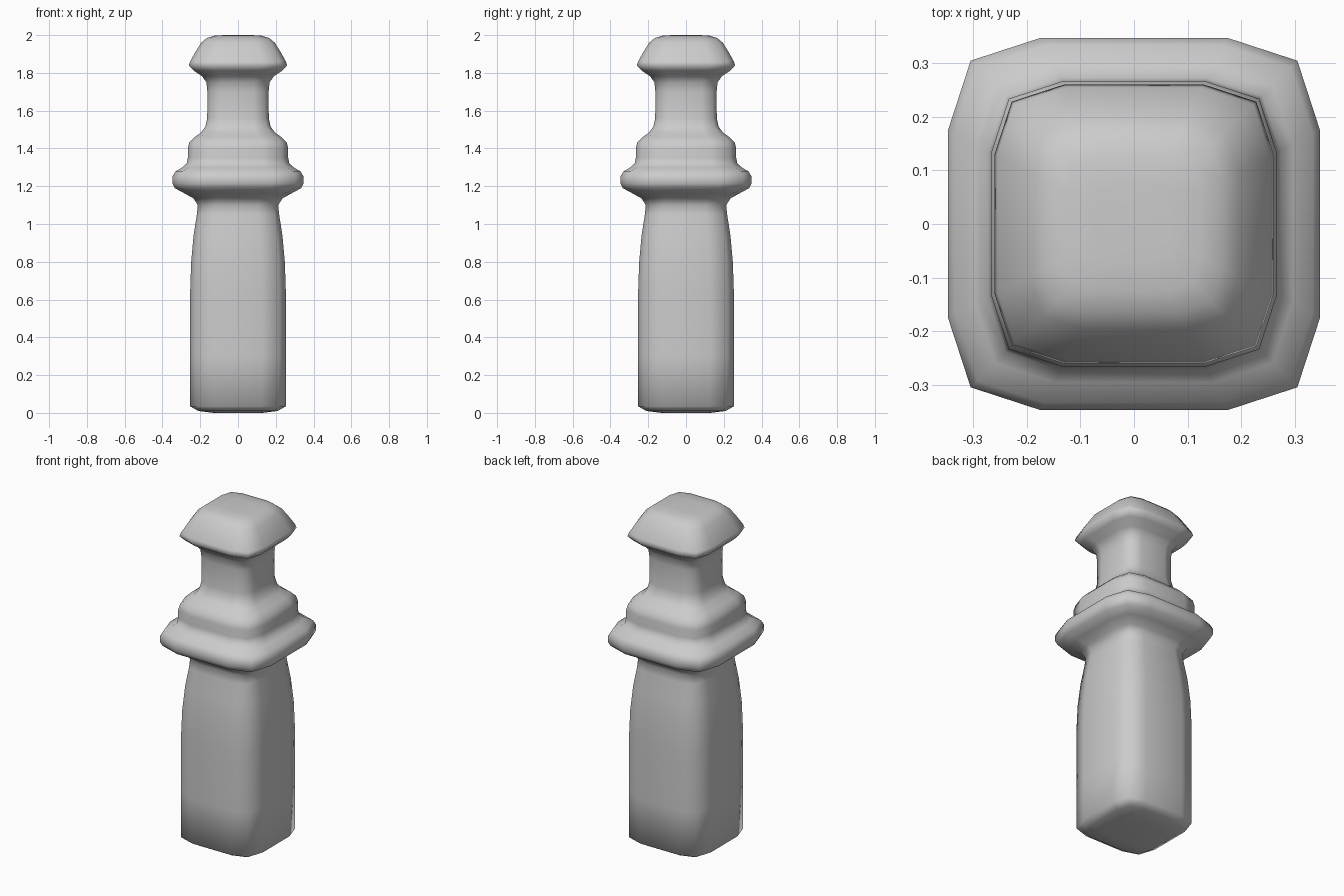
import bpy, bmesh

# Side profile of the post: (half width, height)
profile = [
    (0.13, 0.0), (0.21, 0.01), (0.253, 0.035), (0.253, 0.30), (0.253, 0.65),
    (0.248, 0.80), (0.235, 0.94), (0.218, 1.05), (0.213, 1.10),
    # wide collar
    (0.235, 1.135), (0.285, 1.163), (0.335, 1.19), (0.347, 1.215),
    (0.347, 1.25), (0.333, 1.277), (0.295, 1.30),
    # upper step
    (0.272, 1.32), (0.266, 1.35), (0.266, 1.40), (0.258, 1.432),
    (0.23, 1.46), (0.195, 1.485), (0.173, 1.515),
    # neck
    (0.163, 1.56), (0.162, 1.70), (0.167, 1.75), (0.19, 1.782),
    # cap
    (0.235, 1.812), (0.26, 1.84), (0.254, 1.86), (0.226, 1.91),
    (0.195, 1.96), (0.165, 1.985), (0.125, 1.997), (0.07, 2.0),
]

# Rounded-square cross-section with unit half width
section = []
corner = [(1.0, 0.5), (0.877, 0.877), (0.5, 1.0)]
for turn in range(4):
    for x, y in corner:
        for _ in range(turn):
            x, y = -y, x
        section.append((x, y))

# Loft the section along the profile
bm = bmesh.new()
rings = [[bm.verts.new((x * r, y * r, z)) for x, y in section] for r, z in profile]
n = len(section)
for lower, upper in zip(rings, rings[1:]):
    for i in range(n):
        j = (i + 1) % n
        bm.faces.new((lower[i], lower[j], upper[j], upper[i]))
bm.faces.new(rings[0][::-1])
bm.faces.new(rings[-1])
for f in bm.faces:
    f.smooth = True

mesh = bpy.data.meshes.new("post")
bm.to_mesh(mesh)
bm.free()
post = bpy.data.objects.new("post", mesh)
bpy.context.collection.objects.link(post)
